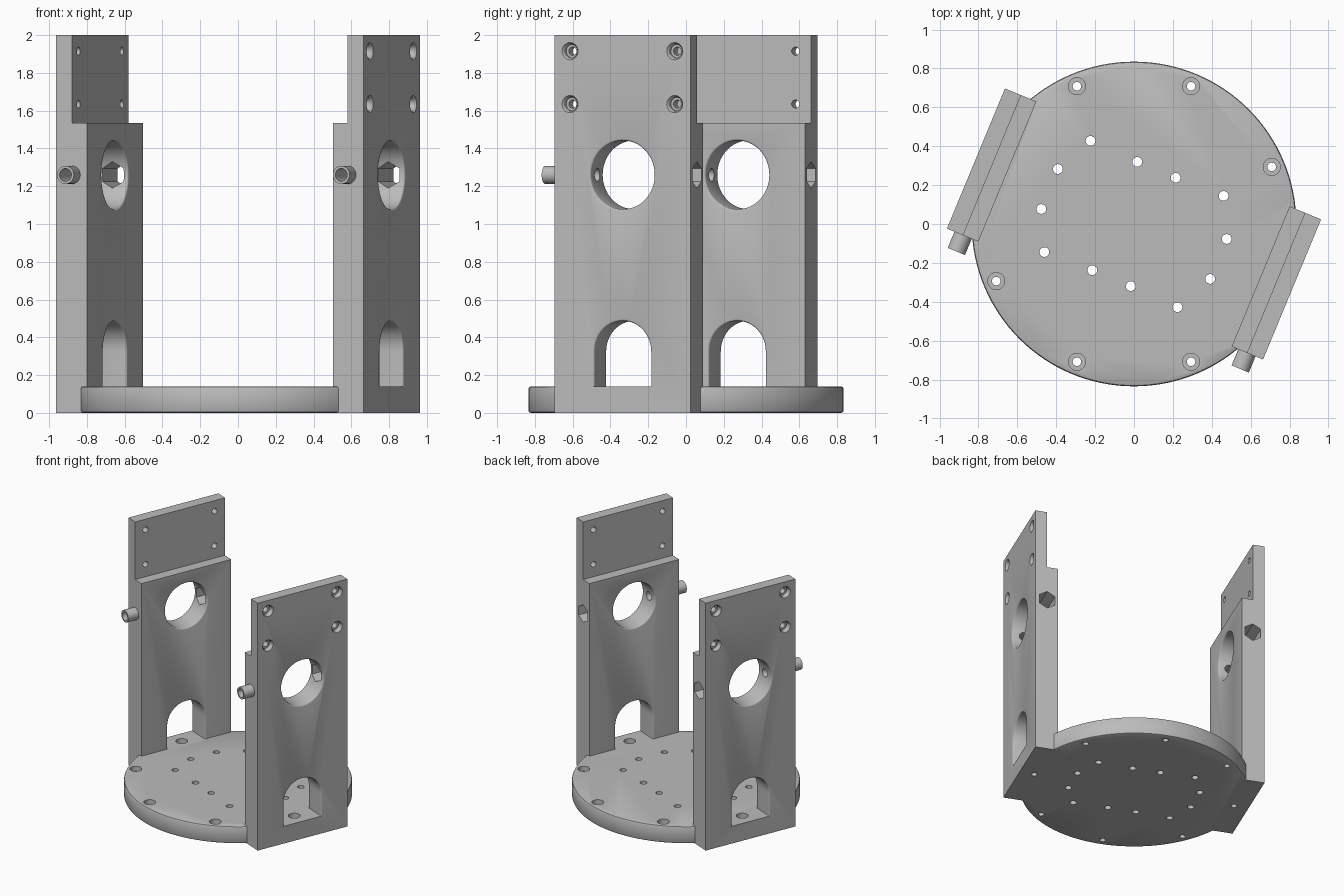
import bpy, bmesh
from math import sin, cos, pi, radians
from mathutils import Vector

old = bpy.data.objects.get("Cube")
if old:
    bpy.data.objects.remove(old)

# Single flat colour
grey = bpy.data.materials.new("light grey")
grey.use_nodes = True
tone = (0.5, 0.5, 0.5, 1)
grey.diffuse_color = tone
grey.node_tree.nodes["Principled BSDF"].inputs["Base Color"].default_value = tone

TURN = radians(-22.5)       # the two uprights face this way
DISC_R, DISC_H = 0.835, 0.14
IN, STEP, OUT = 0.705, 0.79, 0.88   # upright: inner face, thin part, outer face
HALF, TOP, SHOULDER = 0.39, 2.0, 1.535
HOLE_Z = 1.26


def loft(name, rings):
    """Closed solid through a series of equal rings of points."""
    bm = bmesh.new()
    rows = [[bm.verts.new(p) for p in ring] for ring in rings]
    n = len(rows[0])
    for a, b in zip(rows, rows[1:]):
        for i in range(n):
            j = (i + 1) % n
            bm.faces.new((a[i], a[j], b[j], b[i]))
    bm.faces.new(rows[0])
    bm.faces.new(rows[-1])
    bmesh.ops.recalc_face_normals(bm, faces=bm.faces)
    mesh = bpy.data.meshes.new(name)
    bm.to_mesh(mesh)
    bm.free()
    mesh.materials.append(grey)
    ob = bpy.data.objects.new(name, mesh)
    ob.rotation_euler.z = TURN
    bpy.context.collection.objects.link(ob)
    return ob


def lathe(name, centre, axis, profile, n=48):
    """Solid of (radius, distance) steps along axis x, y or z."""
    k = "xyz".index(axis)
    rings = []
    for r, d in profile:
        ring = []
        for i in range(n):
            a = 2 * pi * i / n
            p = Vector(centre)
            p[k] += d
            p[(k + 1) % 3] += r * cos(a)
            p[(k + 2) % 3] += r * sin(a)
            ring.append(p)
        rings.append(ring)
    return loft(name, rings)


def box(name, x0, x1, y0, y1, z0, z1):
    return loft(name, [[(x0, y0, z), (x1, y0, z), (x1, y1, z), (x0, y1, z)] for z in (z0, z1)])


def cut(ob, cutters):
    bpy.context.view_layer.update()
    for c in cutters:
        c.hide_render = True
        mod = ob.modifiers.new("cut", 'BOOLEAN')
        mod.operation = 'DIFFERENCE'
        mod.solver = 'EXACT'
        mod.object = c
        bpy.ops.object.select_all(action='DESELECT')
        ob.select_set(True)
        bpy.context.view_layer.objects.active = ob
        bpy.ops.object.modifier_apply(modifier=mod.name)


def smooth(ob):
    bpy.ops.object.select_all(action='DESELECT')
    ob.select_set(True)
    bpy.context.view_layer.objects.active = ob
    bpy.ops.object.shade_smooth_by_angle(angle=radians(32))


def arch_ring(x, r):
    """Arched doorway outline in the plane at x."""
    ring = [(x, -r, DISC_H), (x, r, DISC_H)]
    return ring + [(x, r * cos(pi * i / 24), 0.325 + r * sin(pi * i / 24)) for i in range(25)]


def eased(r, e=0.01):
    """(radius, x) steps of an opening with rounded rims on both faces."""
    rim = [(r + e * (1 - cos(a)), e * (1 - sin(a))) for a in (0, pi / 6, pi / 3, pi / 2)]
    inner = [(q, IN + d) for q, d in reversed(rim)]
    outer = [(q, OUT - d) for q, d in rim]
    return [(r + e, IN - 0.05)] + inner + outer + [(r + e, OUT + 0.05)]


# Base disc with softened rims
e = 0.012
disc = lathe("base_disc", (0, 0, 0), "z",
             [(DISC_R - e, 0), (DISC_R - e / 3, e / 3), (DISC_R, e), (DISC_R, DISC_H - e),
              (DISC_R - e / 3, DISC_H - e / 3), (DISC_R - e, DISC_H)], 128)

# Bolt circle of counterbored holes, shared by disc and uprights
rim_holes = []
for i in range(8):
    a = i * pi / 4
    rim_holes.append(lathe("rim_hole_cutter", (0.767 * cos(a), 0.767 * sin(a), 0), "z",
                           [(0.022, -0.05), (0.022, 0.10), (0.044, 0.10), (0.044, DISC_H + 0.03)], 24))

# Pattern of plain holes inside the disc
plain = []
for r, angles in ((0.483, (-39.9, -13.3, 13.3, 39.9)), (0.32, (70.5, 109.5))):
    for deg in angles:
        for flip in (0, 180):
            a = radians(deg + flip)
            plain.append(lathe("plain_hole_cutter", (r * cos(a), r * sin(a), 0), "z",
                               [(0.025, -0.05), (0.025, 0.2)], 24))

seats = []
parts = [disc]
cutters = rim_holes + plain
for side, s in (("left", 1), ("right", -1)):
    # Upright: stepped section run along its width
    section = [(IN, 0), (OUT, 0), (OUT, TOP), (STEP, TOP), (STEP, SHOULDER), (IN, SHOULDER)]
    upright = loft(side + "_upright", [[(s * x, y, z) for x, z in section] for y in (-HALF, HALF)])
    seats.append(box("seat_cutter", s * IN, s * 1.0, -HALF, HALF, -0.1, 0.3))

    # Round window and arched doorway
    tools = [lathe("window_cutter", (0, 0, HOLE_Z), "x", [(r, s * x) for r, x in eased(0.182)], 64),
             loft("doorway_cutter", [arch_ring(s * x, r) for r, x in eased(0.162)])]

    # Counterbored mounting holes near the top
    for y in (-0.3, 0.3):
        for z in (1.635, 1.915):
            tools.append(lathe("mount_hole_cutter", (0, y, z), "x",
                               [(r, s * x) for r, x in ((0.022, STEP - 0.05), (0.022, OUT - 0.035),
                                                        (0.036, OUT - 0.035), (0.038, OUT - 0.01),
                                                        (0.046, OUT), (0.046, OUT + 0.03))], 24))

    # Round bore on the front edge, hexagonal socket on the back edge
    mid = (s * STEP, 0, HOLE_Z)
    bore = lathe("bore_cutter", mid, "y", [(0.034, -0.6), (0.034, -0.1)], 32)
    socket = lathe("socket_cutter", mid, "y", [(0.07, 0.1), (0.07, 0.5)], 6)
    cut(upright, tools + [bore, socket, rim_holes[0 if s > 0 else 4]])

    # Short spout on the front edge
    spout = lathe(side + "_spout", mid, "y", [(0.048, -0.48), (0.048, -HALF + 0.01)], 32)
    cut(spout, [bore])
    parts += [upright, spout]
    cutters += tools + [bore, socket]

cut(disc, seats + [h for i, h in enumerate(rim_holes) if i not in (0, 4)] + plain)

for ob in cutters + seats:
    bpy.data.objects.remove(ob)
for ob in parts:
    smooth(ob)
